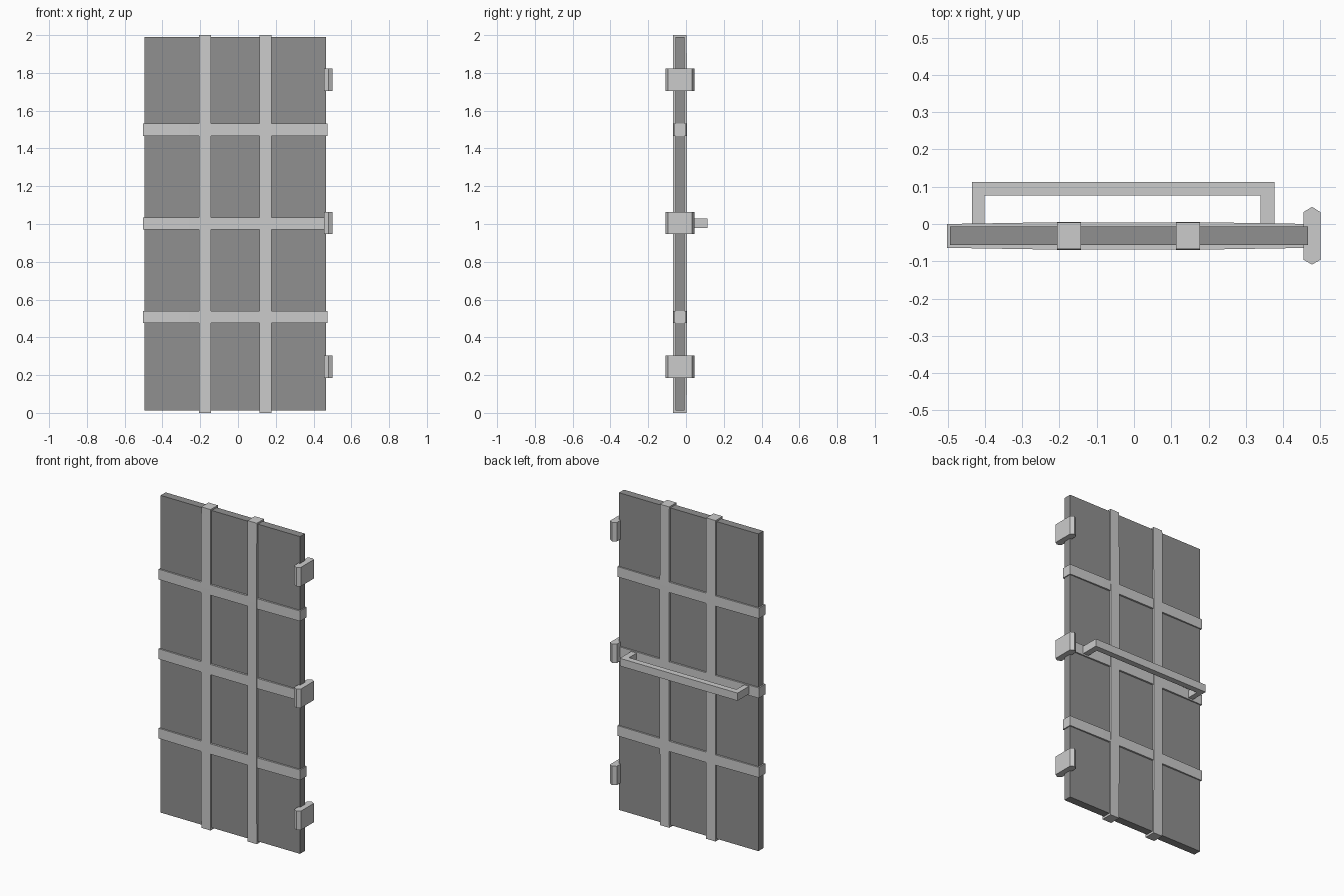
import bpy, bmesh
from mathutils import Vector

if "Cube" in bpy.data.objects:
    bpy.data.objects.remove(bpy.data.objects["Cube"])


def make_object(name, bm):
    bmesh.ops.recalc_face_normals(bm, faces=bm.faces)
    me = bpy.data.meshes.new(name)
    bm.to_mesh(me)
    bm.free()
    ob = bpy.data.objects.new(name, me)
    bpy.context.collection.objects.link(ob)
    return ob


def prism(name, profile, z0, z1):
    """Extrude an xy outline from z0 to z1."""
    bm = bmesh.new()
    face = bm.faces.new([bm.verts.new((x, y, z0)) for x, y in profile])
    top = bmesh.ops.extrude_face_region(bm, geom=[face])["geom"]
    bmesh.ops.translate(bm, vec=(0, 0, z1 - z0),
                        verts=[v for v in top if isinstance(v, bmesh.types.BMVert)])
    return make_object(name, bm)


def strap(name, start, end, side, half_width, half_depth, bulge):
    """Flat bar wrapping the panel, slightly thicker over its middle half."""
    bm = bmesh.new()
    start, end, side = Vector(start), Vector(end), Vector(side)
    rings = []
    for t, extra in ((0, 0), (0.25, bulge), (0.75, bulge), (1, 0)):
        c = start.lerp(end, t)
        d = Vector((0, half_depth + extra, 0))
        w = side * half_width
        rings.append([bm.verts.new(c + p) for p in (w + d, w - d, -w - d, -w + d)])
    for a, b in zip(rings, rings[1:]):
        for i in range(4):
            j = (i + 1) % 4
            bm.faces.new((a[i], a[j], b[j], b[i]))
    bm.faces.new(rings[0])
    bm.faces.new(rings[-1])
    return make_object(name, bm)


# Dark door panel
panel = prism("door_panel", [(-0.494, -0.056), (0.467, -0.056),
                             (0.467, -0.007), (-0.494, -0.007)], 0.013, 1.99)
dark = bpy.data.materials.new("dark_panel")
dark.diffuse_color = (0.28, 0.28, 0.28, 1)
dark.use_nodes = True
dark.node_tree.nodes["Principled BSDF"].inputs["Base Color"].default_value = dark.diffuse_color
panel.data.materials.append(dark)

# Vertical straps
for i, x in enumerate((-0.174, 0.145)):
    strap(f"vertical_strap_{i + 1}", (x, -0.032, 0), (x, -0.032, 2),
          (1, 0, 0), 0.032, 0.0355, 0.0025)

# Horizontal straps
for i, z in enumerate((0.508, 1.003, 1.499)):
    strap(f"horizontal_strap_{i + 1}", (-0.502, -0.032, z), (0.473, -0.032, z),
          (0, 0, 1), 0.032, 0.032, 0.004)

# Hinges with pointed ends
hinge = [(0.455, -0.096), (0.478, -0.109), (0.5, -0.096),
         (0.5, 0.032), (0.478, 0.046), (0.455, 0.032)]
for i, z in enumerate((0.244, 1.005, 1.763)):
    prism(f"hinge_{i + 1}", hinge, z - 0.059, z + 0.059)

# Push bar on the back
prism("push_bar", [(-0.435, -0.01), (-0.435, 0.113), (0.377, 0.113), (0.377, -0.01),
                   (0.339, -0.01), (0.339, 0.076), (-0.401, 0.076), (-0.401, -0.01)],
      0.98, 1.028)
